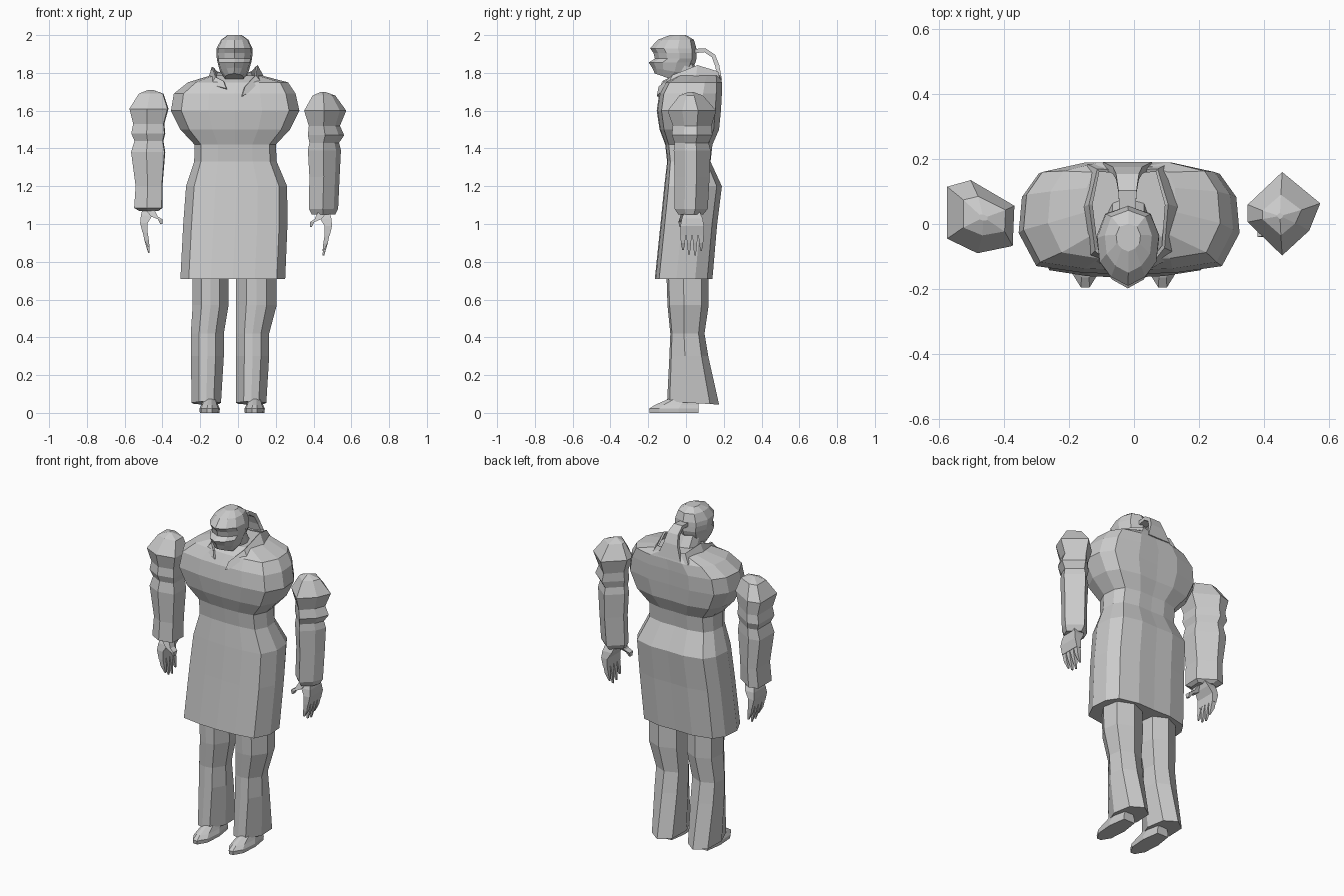
import bpy, bmesh
from mathutils import Vector

grey = bpy.data.materials.new("plain grey")
grey.diffuse_color = (0.6, 0.6, 0.6, 1)


def build(name, verts, faces):
    me = bpy.data.meshes.new(name)
    me.from_pydata([tuple(v) for v in verts], [], faces)
    bm = bmesh.new()
    bm.from_mesh(me)
    bmesh.ops.recalc_face_normals(bm, faces=bm.faces)
    bm.to_mesh(me)
    bm.free()
    me.materials.append(grey)
    ob = bpy.data.objects.new(name, me)
    bpy.context.collection.objects.link(ob)
    return ob


def loft(name, loops):
    """Skin a stack of equal point loops and close both ends."""
    n = len(loops[0])
    faces = [(k * n + i, k * n + (i + 1) % n, (k + 1) * n + (i + 1) % n, (k + 1) * n + i)
             for k in range(len(loops) - 1) for i in range(n)]
    last = (len(loops) - 1) * n
    faces += [tuple(range(n)), tuple(range(last, last + n))]
    return build(name, [p for lp in loops for p in lp], faces)


def ring(shape, z, x0, x1, y0, y1, tilt=0):
    """Fit a unit outline into bounds at height z; tilt raises the front."""
    return [((x0 + x1) / 2 + u * (x1 - x0) / 2, (y0 + y1) / 2 + v * (y1 - y0) / 2, z - v * tilt)
            for u, v in shape]


def mirrored(half):
    """Complete a half outline that runs front to back."""
    return half + [(-u, v) for u, v in reversed(half) if u > 0]


# Coat with broad chest and shoulders
coat = mirrored([(0, -1), (.42, -.97), (.84, -.85), (1, -.25), (.97, .4), (.82, .82), (.4, 1), (0, .98)])
loft("coat", [ring(coat, *r) for r in [
    (.71, -.305, .25, -.165, .14), (1.0, -.29, .262, -.135, .165),
    (1.2, -.275, .26, -.115, .19), (1.33, -.232, .205, -.1, .13),
    (1.42, -.23, .2, -.11, .14), (1.5, -.305, .275, -.14, .175),
    (1.6, -.355, .325, -.155, .185), (1.69, -.34, .305, -.142, .19),
    (1.75, -.265, .265, -.11, .19), (1.785, -.15, .13, -.05, .18)]])

# Sleeves: faceted puffs
sleeve_l = [(-1, .82), (-.3, 1), (1, .3), (.95, -.8), (-.1, -1), (-1, -.6)]
sleeve_r = [(-1, .22), (-.05, 1), (1, .25), (.7, -.4), (-.05, -1), (-1, -.2)]
loft("left_sleeve", [ring(sleeve_l, *r) for r in [
    (1.07, -.525, -.42, -.03, .085), (1.085, -.55, -.4, -.065, .115), (1.2, -.542, -.4, -.06, .12),
    (1.38, -.566, -.385, -.07, .125), (1.44, -.548, -.395, -.06, .12),
    (1.48, -.565, -.385, -.075, .135), (1.53, -.555, -.39, -.07, .13),
    (1.61, -.575, -.368, -.09, .135), (1.69, -.525, -.395, -.035, .085),
    (1.71, -.475, -.45, .01, .03)]])
loft("right_sleeve", [ring(sleeve_r, *r) for r in [
    (1.05, .39, .515, -.04, .09), (1.08, .375, .53, -.06, .115), (1.25, .378, .538, -.06, .125),
    (1.39, .37, .545, -.065, .13), (1.43, .378, .535, -.06, .12),
    (1.47, .37, .562, -.075, .14), (1.52, .375, .54, -.07, .135),
    (1.6, .35, .573, -.097, .16), (1.68, .395, .515, -.035, .09),
    (1.7, .44, .46, .015, .035)]])

# Hands: palm, four fingers and a thumb, curled slightly inward
square = [(-1, -1), (1, -1), (1, 1), (-1, 1)]
for side, cx, s, dz in [("left", -.472, 1, .015), ("right", .452, -1, 0)]:
    def slab(z, x, w, y0, y1):
        c = cx + s * x
        return ring(square, z + dz, c - w, c + w, y0, y1)
    loft(side + "_palm", [slab(1.07, 0, .032, -.005, .07), slab(1.03, -.012, .03, -.022, .088),
                          slab(.99, -.026, .02, -.03, .095), slab(.94, -.02, .014, -.03, .095)])
    for i, tip in enumerate((.862, .838, .832, .858)):
        y = -.016 + i * .032
        loft(f"{side}_finger_{i + 1}", [slab(.945, -.02, .013, y - .014, y + .014),
                                        slab(.9, -.012, .012, y - .011, y + .011),
                                        slab(tip, 0, .004, y - .004, y + .004)])
    loft(side + "_thumb", [slab(1.06, .005, .025, -.025, .03), slab(1.025, .03, .017, -.035, .005),
                           slab(1.01, .06, .012, -.04, -.005), slab(.985, .066, .005, -.035, -.015)])

# Trousers: flared toward the back of the hem, and pointed shoes
leg = mirrored([(0, -1), (.5, -.9), (1, -.2), (.85, .65), (0, 1)])
shoe = [(-.7, 1), (.7, 1), (1, .2), (.85, -.6), (.25, -1), (-.25, -1), (-.85, -.6), (-1, .2)]
for side, top, mid, hem, sx in [
        ("left", (-.24, -.05), (-.25, -.075), (-.245, -.09), -.15),
        ("right", (-.01, .205), (-.01, .165), (-.01, .15), .088)]:
    loft(side + "_trouser", [ring(leg, *r) for r in [
        (.052, *hem, -.1, .175, .008), (.3, *mid, -.088, .118), (.42, *mid, -.083, .098),
        (.57, *top, -.098, .12), (.78, *top, -.105, .12)]])
    sh = loft(side + "_shoe", [ring(shoe, z, sx - w, sx + w, y0, .065) for z, w, y0 in
                               [(0, .052, -.192), (.022, .054, -.195), (.042, .045, -.165), (.075, .035, -.09)]])

# Head with ridged face and recessed eye line
skull = mirrored([(0, -1), (.55, -.78), (.92, -.4), (1, .2), (.72, .8), (0, 1)])
loft("head", [ring(skull, *r) for r in [
    (1.775, -.07, .03, -.165, -.04, .022), (1.81, -.095, .056, -.18, .02, .018),
    (1.855, -.108, .07, -.198, .05), (1.875, -.112, .074, -.165, .055),
    (1.905, -.115, .078, -.172, .055), (1.93, -.113, .076, -.19, .055),
    (1.975, -.09, .055, -.15, .042), (2.0, -.055, .02, -.085, .0)]])
loft("neck", [ring(skull, z, -.085, .05, y0, y1) for z, y0, y1 in [(1.7, -.06, .13), (1.85, -.09, .04)]])


def band(name, lower, upper, thick=.012):
    """Thin panel between two edge polylines."""
    n = len(lower)
    ob = build(name, lower + upper, [(i, i + 1, n + i + 1, n + i) for i in range(n - 1)])
    m = ob.modifiers.new("thickness", 'SOLIDIFY')
    m.thickness = thick
    m.offset = 0
    return ob


# Standing collar: lapels cross at the front, open behind the head
band("collar",
     [(-.06, -.135, 1.715), (-.14, -.1, 1.735), (-.155, .05, 1.76), (-.14, .18, 1.75), (-.02, .18, 1.75),
      (.1, .18, 1.75), (.14, .05, 1.76), (.13, -.09, 1.735), (.02, -.15, 1.675)],
     [(-.075, -.12, 1.755), (-.115, -.08, 1.775), (-.133, .06, 1.83), (-.11, .165, 1.805), (-.02, .16, 1.79),
      (.07, .165, 1.805), (.1, .06, 1.838), (.09, -.07, 1.785), (.035, -.14, 1.725)])

# Strap arching from the back of the head into the collar
strap = [(.04, 1.915, .025), (.1, 1.92, .028), (.145, 1.89, .035), (.165, 1.84, .045), (.18, 1.76, .075)]
band("hair_strap", [(-.02 - w, y, z) for y, z, w in strap], [(-.02 + w, y, z) for y, z, w in strap], .022)
